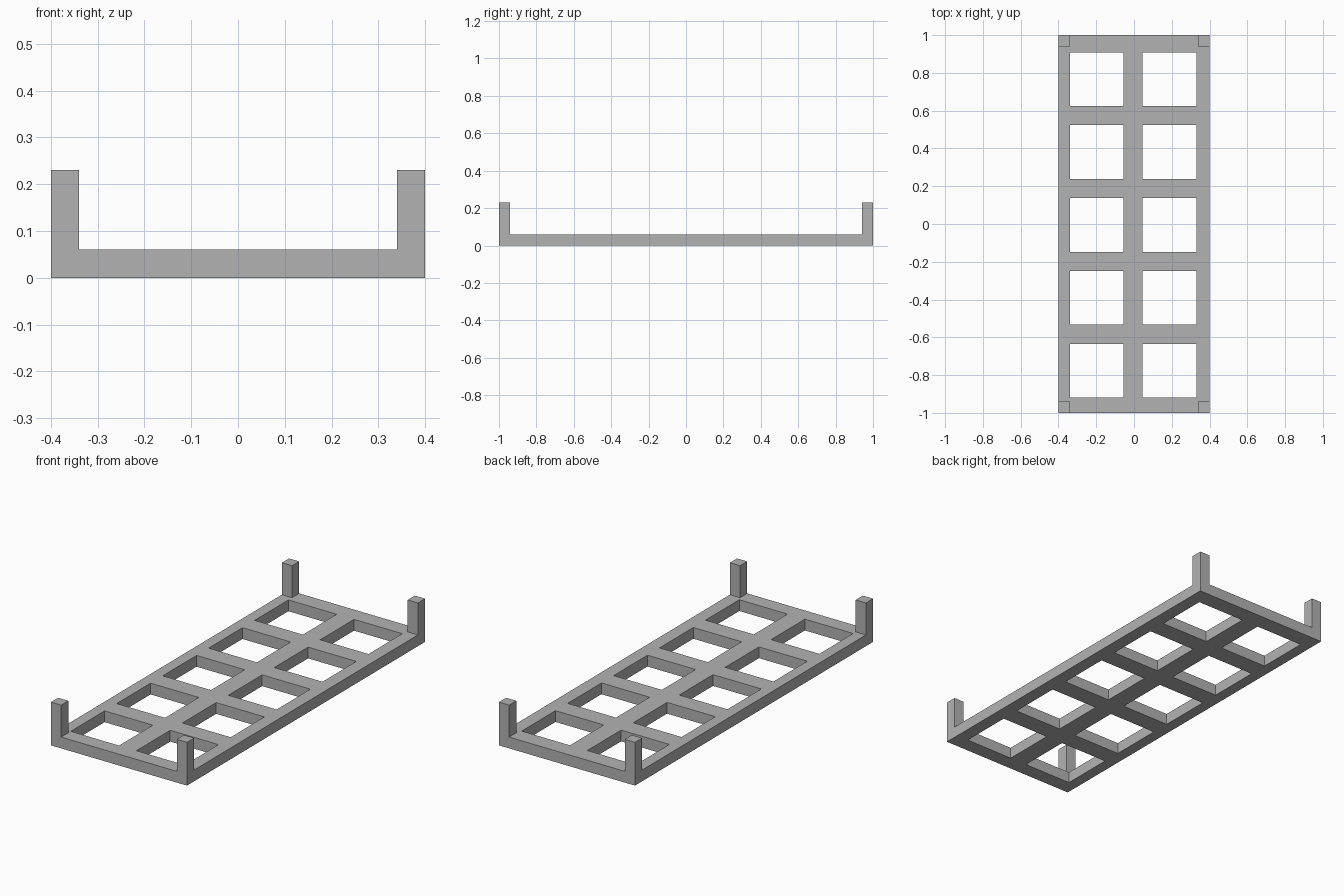
import bpy
import bmesh

if "Cube" in bpy.data.objects:
    bpy.data.objects.remove(bpy.data.objects["Cube"], do_unlink=True)

HALF_X, HALF_Y = 0.4, 1.0
THICK, TOP = 0.06, 0.23
POST = 0.06
HOLE, PITCH, SHIFT = 0.284, 0.386, -0.005

grey = bpy.data.materials.new("plain grey")
grey.use_nodes = True
grey.diffuse_color = (0.45, 0.45, 0.45, 1)
grey.node_tree.nodes["Principled BSDF"].inputs["Base Color"].default_value = grey.diffuse_color


def finish(bm, name):
    bmesh.ops.recalc_face_normals(bm, faces=bm.faces)
    mesh = bpy.data.meshes.new(name)
    bm.to_mesh(mesh)
    bm.free()
    mesh.materials.append(grey)
    obj = bpy.data.objects.new(name, mesh)
    bpy.context.collection.objects.link(obj)
    return obj


def cuts(half, count):
    """Grid lines along one axis: outer edges plus both sides of each opening."""
    lines = [-half]
    for i in range(count):
        centre = (i - (count - 1) / 2) * PITCH + SHIFT
        lines += [centre - HOLE / 2, centre + HOLE / 2]
    return lines + [half]


# Lattice base: flat grid with the openings left out, then extruded upward
xs, ys = cuts(HALF_X, 2), cuts(HALF_Y, 5)
bm = bmesh.new()
grid = [[bm.verts.new((x, y, 0)) for y in ys] for x in xs]
for i in range(len(xs) - 1):
    for j in range(len(ys) - 1):
        if i % 2 and j % 2:
            continue
        bm.faces.new((grid[i][j], grid[i + 1][j], grid[i + 1][j + 1], grid[i][j + 1]))
loose = [v for v in bm.verts if not v.link_faces]
bmesh.ops.delete(bm, geom=loose, context="VERTS")
raised = bmesh.ops.extrude_face_region(bm, geom=bm.faces[:], use_keep_orig=True)
for v in raised["geom"]:
    if isinstance(v, bmesh.types.BMVert):
        v.co.z = THICK
finish(bm, "lattice_base")

# Corner posts: open-bottomed square blocks standing on the base
for end, sy in (("front", -1), ("back", 1)):
    for side, sx in (("right", -1), ("left", 1)):
        bm = bmesh.new()
        bmesh.ops.create_cube(bm, size=1)
        bmesh.ops.scale(bm, vec=(POST, POST, TOP - THICK), verts=bm.verts)
        bmesh.ops.translate(bm, verts=bm.verts, vec=(
            sx * (HALF_X - POST / 2), sy * (HALF_Y - POST / 2), (TOP + THICK) / 2))
        bm.normal_update()
        bottom = [f for f in bm.faces if f.normal.z < -0.5]
        bmesh.ops.delete(bm, geom=bottom, context="FACES_ONLY")
        finish(bm, f"{end}_{side}_post")
